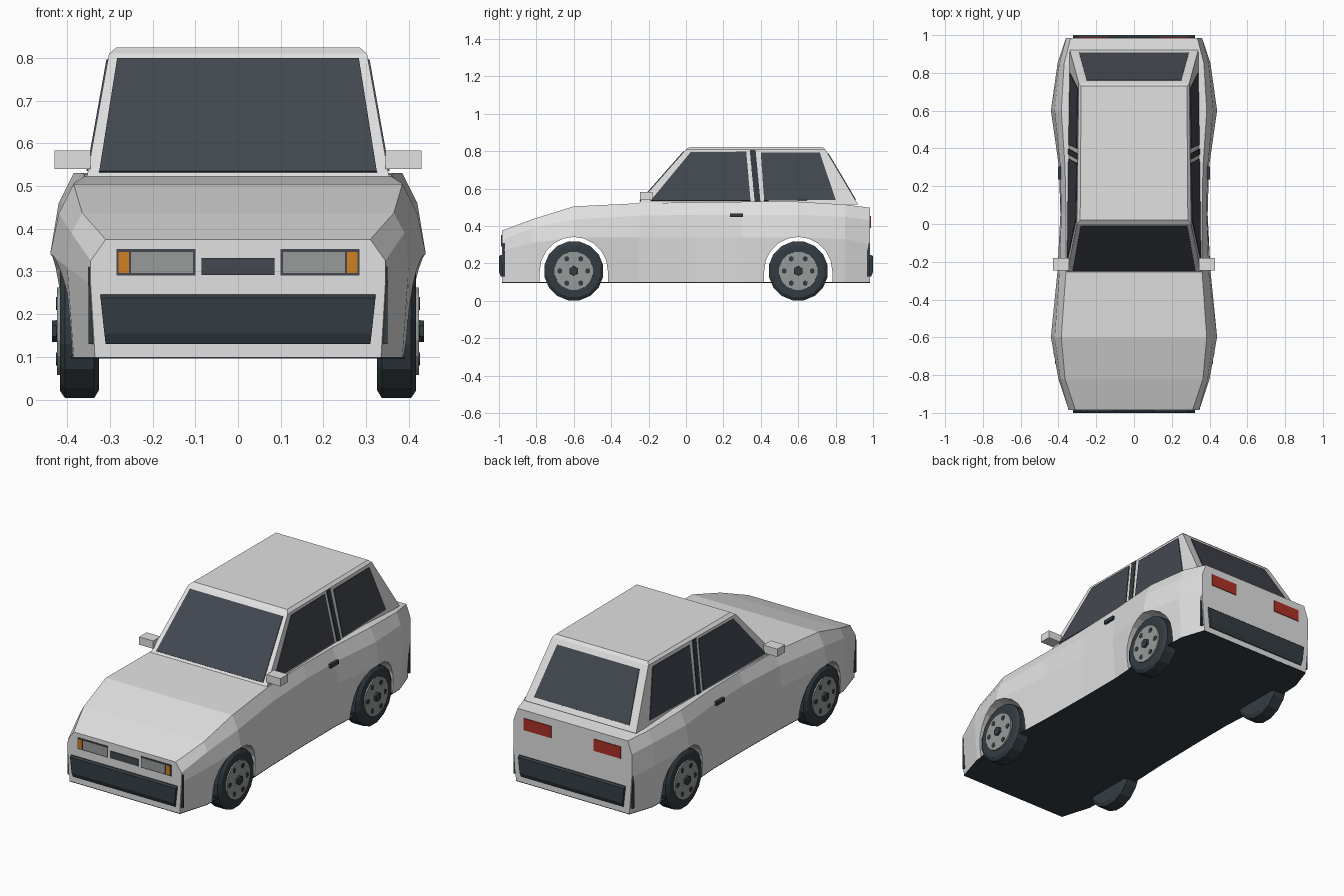
import bpy
import bmesh
from math import cos, sin, pi
from mathutils import Vector

cube = bpy.data.objects.get("Cube")
if cube:
    bpy.data.objects.remove(cube, do_unlink=True)


def material(name, r, g, b):
    mat = bpy.data.materials.new(name)
    mat.use_nodes = True
    mat.diffuse_color = (r, g, b, 1)
    mat.node_tree.nodes["Principled BSDF"].inputs["Base Color"].default_value = (r, g, b, 1)
    return mat


PAINT = material("light grey paint", 0.75, 0.75, 0.75)
GLASS = material("tinted glass", 0.056, 0.064, 0.08)
RUBBER = material("dark slate rubber", 0.034, 0.046, 0.055)
METAL = material("wheel and lamp grey", 0.31, 0.33, 0.32)
AMBER = material("amber lens", 0.62, 0.22, 0.017)
RED = material("red lens", 0.42, 0.03, 0.02)


def make(name, bm, mat):
    bmesh.ops.recalc_face_normals(bm, faces=bm.faces)
    mesh = bpy.data.meshes.new(name)
    bm.to_mesh(mesh)
    bm.free()
    mesh.materials.append(mat)
    obj = bpy.data.objects.new(name, mesh)
    bpy.context.collection.objects.link(obj)
    return obj


def loft(name, rings, mat):
    """Skin a list of equal-length closed rings and cap both ends."""
    bm = bmesh.new()
    rows = [[bm.verts.new(p) for p in ring] for ring in rings]
    n = len(rows[0])
    for a, b in zip(rows, rows[1:]):
        for i in range(n):
            j = (i + 1) % n
            bm.faces.new((a[i], a[j], b[j], b[i]))
    bm.faces.new(rows[0])
    bm.faces.new(rows[-1])
    return make(name, bm, mat)


def plate(name, pts, mat, out, depth=0.004):
    """Thin slab lying on a surface, standing out along the given direction."""
    pts = [Vector(p) for p in pts]
    normal = (pts[1] - pts[0]).cross(pts[2] - pts[0]).normalized()
    if normal.dot(Vector(out)) < 0:
        normal = -normal
    rings = [[p + normal * k for p in pts] for k in (-0.004, depth)]
    return loft(name, rings, mat)


def box(name, x0, x1, y0, y1, z0, z1, mat):
    rings = [[(x0, y0, z), (x1, y0, z), (x1, y1, z), (x0, y1, z)] for z in (z0, z1)]
    return loft(name, rings, mat)


def end_panel(name, x0, x1, z0, z1, end, mat, depth):
    y = end * 0.985
    pts = [(x0, y, z0), (x1, y, z0), (x1, y, z1), (x0, y, z1)]
    return plate(name, pts, mat, (0, end, 0), depth)


def disc(name, profile, segs, side, y, z, mat):
    """Turned part about the wheel axis; profile holds (x, radius)."""
    rings = []
    for x, r in profile:
        angles = [2 * pi * (i + 0.5) / segs for i in range(segs)]
        rings.append([(side * x, y + r * cos(a), z + r * sin(a)) for a in angles])
    return loft(name, rings, mat)


# Lower body: y, then half widths and heights of sill, flank, shoulder and deck edge
stations = [
    (-0.985, 0.335, 0.345, 0.27, 0.345, 0.325, 0.31, 0.375),
    (-0.82, 0.385, 0.40, 0.31, 0.39, 0.39, 0.365, 0.437),
    (-0.6, 0.40, 0.44, 0.34, 0.42, 0.435, 0.385, 0.505),
    (-0.25, 0.385, 0.405, 0.34, 0.395, 0.455, 0.36, 0.522),
    (0.05, 0.38, 0.39, 0.34, 0.385, 0.46, 0.36, 0.527),
    (0.3, 0.38, 0.397, 0.34, 0.39, 0.46, 0.365, 0.53),
    (0.6, 0.40, 0.44, 0.34, 0.42, 0.46, 0.385, 0.53),
    (0.85, 0.39, 0.405, 0.33, 0.395, 0.45, 0.37, 0.515),
    (0.985, 0.345, 0.36, 0.30, 0.36, 0.43, 0.335, 0.498),
]
SILL = 0.1
sections = []
for y, wb, wm, zm, ws, zs, wt, zt in stations:
    half = [(wb, SILL), (wm, zm), (ws, zs), (wt, zt)]
    sections.append([(x, y, z) for x, z in half] + [(-x, y, z) for x, z in reversed(half)])
body = loft("body", sections, PAINT)

# Wheel arches cut straight through
AXLE = 0.16
for y in (-0.6, 0.6):
    arch = [(y + 0.182 * cos(pi * i / 10), AXLE + 0.182 * sin(pi * i / 10)) for i in range(11)]
    arch += [(y - 0.182, 0), (y + 0.182, 0)]
    cutter = loft("arch_cutter", [[(x, a, b) for a, b in arch] for x in (-1, 1)], PAINT)
    cutter.hide_render = True
    mod = body.modifiers.new("arch", "BOOLEAN")
    mod.operation = "DIFFERENCE"
    mod.solver = "EXACT"
    mod.object = cutter
    bpy.context.view_layer.objects.active = body
    bpy.ops.object.modifier_apply(modifier=mod.name)
    bpy.data.objects.remove(cutter, do_unlink=True)

# Floor pan
outline = [(s[1], s[0]) for s in stations] + [(-s[1], s[0]) for s in reversed(stations)]
loft("floor_pan", [[(x, y, z) for x, y in outline] for z in (SILL - 0.004, SILL + 0.002)], RUBBER)

# Cabin with sloping planar walls
BASE, TOP = 0.515, 0.81


def wall_x(y, z):
    return 0.355 - 0.0127 * (y + 0.26) - 0.168 * (z - BASE)


def screen_y(z, end):
    t = (z - BASE) / (TOP - BASE)
    return 0.92 - 0.175 * t if end > 0 else -0.26 + 0.26 * t


cabin = []
for z in (BASE, TOP):
    f, r = screen_y(z, -1), screen_y(z, 1)
    cabin.append([(wall_x(f, z), f, z), (wall_x(r, z), r, z),
                  (-wall_x(r, z), r, z), (-wall_x(f, z), f, z)])
cabin.append([(0.285, 0.02, 0.824), (0.28, 0.73, 0.824), (-0.28, 0.73, 0.824), (-0.285, 0.02, 0.824)])
loft("cabin", cabin, PAINT)

# Windscreen and rear window
for name, end, low, high in (("windscreen", -1, (0.325, 0.532), (0.283, 0.797)),
                             ("rear_window", 1, (0.29, 0.54), (0.25, 0.785))):
    (wl, zl), (wh, zh) = low, high
    yl, yh = screen_y(zl, end), screen_y(zh, end)
    plate(name, [(-wl, yl, zl), (wl, yl, zl), (wh, yh, zh), (-wh, yh, zh)], GLASS, (0, end, 0.3))

# Side windows and door pillars
side_panes = [
    ("front_side_window", GLASS, [(-0.19, 0.535), (0.345, 0.535), (0.322, 0.797), (0.025, 0.795)]),
    ("door_pillar", RUBBER, [(0.367, 0.53), (0.398, 0.53), (0.372, 0.807), (0.341, 0.807)]),
    ("rear_side_window", GLASS, [(0.418, 0.535), (0.80, 0.54), (0.715, 0.793), (0.4, 0.793)]),
]
for side, tag in ((1, "left"), (-1, "right")):
    for name, mat, pts in side_panes:
        plate(f"{name}_{tag}", [(side * wall_x(y, z), y, z) for y, z in pts], mat, (side, 0, 0))

    # Mirror, handle, corner trims
    def sided(name, x0, x1, *rest):
        box(f"{name}_{tag}", side * x0, side * x1, *rest)

    sided("mirror", 0.345, 0.43, -0.245, -0.18, 0.54, 0.583, PAINT)
    sided("door_handle", 0.37, 0.402, 0.235, 0.305, 0.448, 0.468, RUBBER)
    sided("front_corner_trim", 0.325, 0.35, -0.98, -0.968, 0.13, 0.31, RUBBER)
    sided("rear_corner_trim", 0.34, 0.363, 0.968, 0.98, 0.13, 0.31, RUBBER)

    # Lamps
    end_panel(f"headlamp_frame_{tag}", side * 0.10, side * 0.285, 0.29, 0.352, -1, GLASS, 0.003)
    end_panel(f"headlamp_{tag}", side * 0.105, side * 0.25, 0.296, 0.346, -1, METAL, 0.005)
    end_panel(f"indicator_{tag}", side * 0.255, side * 0.28, 0.296, 0.346, -1, AMBER, 0.005)
    end_panel(f"tail_lamp_{tag}", side * 0.13, side * 0.295, 0.39, 0.455, 1, RED, 0.004)

    # Wheels
    for y, place in ((-0.6, "front"), (0.6, "rear")):
        label = f"{place}_{tag}"
        disc(f"tyre_{label}", [(0.325, 0.14), (0.337, 0.16), (0.405, 0.16), (0.417, 0.142)],
             16, side, y, AXLE, RUBBER)
        disc(f"rim_{label}", [(0.40, 0.106), (0.424, 0.104)], 16, side, y, AXLE, METAL)
        disc(f"hub_{label}", [(0.41, 0.027), (0.435, 0.025)], 6, side, y, AXLE, RUBBER)
        for i in range(6):
            a = i * pi / 3
            disc(f"rim_hole_{label}_{i}", [(0.42, 0.015), (0.426, 0.015)], 6, side,
                 y + 0.075 * cos(a), AXLE + 0.075 * sin(a), RUBBER)

# Grille and bumpers
end_panel("grille", -0.085, 0.085, 0.292, 0.331, -1, GLASS, 0.004)
for name, end in (("front_bumper", -1), ("rear_bumper", 1)):
    rings = [[(-w, end * y, z), (w, end * y, z), (w, end * 0.97, z), (-w, end * 0.97, z)]
             for w, y, z in ((0.31, 0.99, 0.13), (0.313, 1.0, 0.155), (0.322, 1.0, 0.238), (0.322, 0.99, 0.246))]
    loft(name, rings, RUBBER)
